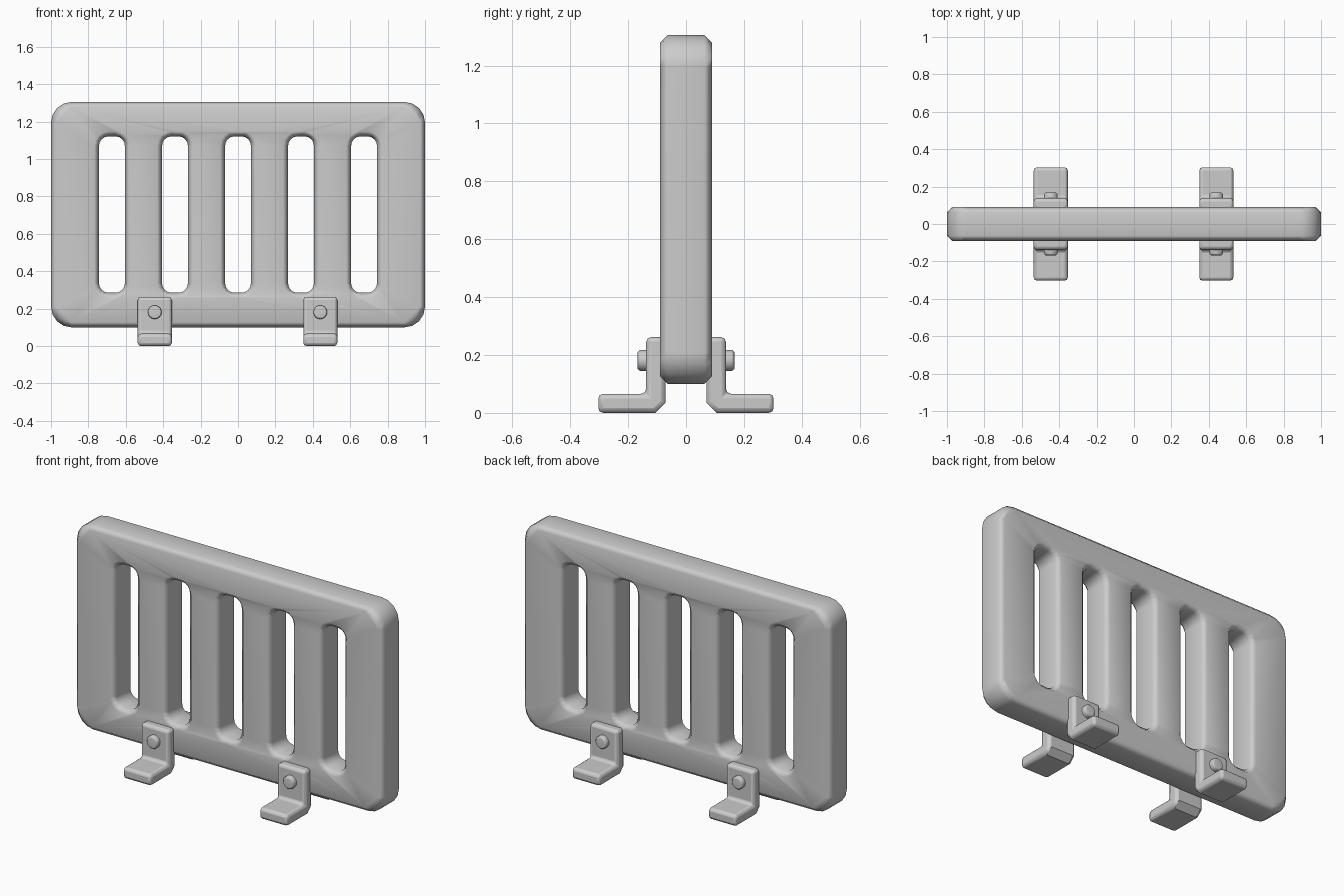
import bpy, bmesh
from math import sin, cos, pi, radians

if "Cube" in bpy.data.objects:
    bpy.data.objects.remove(bpy.data.objects["Cube"])

TH, BEV = 0.09, 0.027          # panel half thickness and edge bevel


def finish(bm, name, angle=50, bevel=0.0):
    bmesh.ops.recalc_face_normals(bm, faces=bm.faces[:])
    me = bpy.data.meshes.new(name)
    bm.to_mesh(me)
    bm.free()
    ob = bpy.data.objects.new(name, me)
    bpy.context.collection.objects.link(ob)
    if bevel:
        mod = ob.modifiers.new("round_edges", 'BEVEL')
        mod.width, mod.segments, mod.limit_method = bevel, 2, 'ANGLE'
        mod.angle_limit = radians(50)
    bpy.ops.object.select_all(action='DESELECT')
    ob.select_set(True)
    bpy.context.view_layer.objects.active = ob
    bpy.ops.object.shade_smooth_by_angle(angle=radians(angle))
    wn = ob.modifiers.new("clean_normals", 'WEIGHTED_NORMAL')
    wn.keep_sharp = True
    return ob


def rounded_rect(cx, cz, hw, hh, r, n=4):
    pts = []
    for k, (sx, sz) in enumerate([(1, 1), (-1, 1), (-1, -1), (1, -1)]):
        for i in range(n + 1):
            a = (k + i / n) * pi / 2
            pts.append((cx + sx * (hw - r) + r * cos(a), cz + sz * (hh - r) + r * sin(a)))
    return pts


# Slotted panel: each outline is lofted through four depths, then capped
bm = bmesh.new()
caps = {-TH: [], TH: []}


def loft(cx, cz, hw, hh, r, grow):
    rings = []
    for y, g in [(-TH, grow), (-TH + BEV, 0), (TH - BEV, 0), (TH, grow)]:
        rings.append([bm.verts.new((x, y, z))
                      for x, z in rounded_rect(cx, cz, hw + g, hh + g, r + g)])
    n = len(rings[0])
    for a, b in zip(rings, rings[1:]):
        for i in range(n):
            j = (i + 1) % n
            bm.faces.new((a[i], a[j], b[j], b[i]))
    for y, ring in ((-TH, rings[0]), (TH, rings[-1])):
        caps[y] += [bm.edges.get((ring[i], ring[(i + 1) % n])) for i in range(n)]


loft(0, 0.7025, 1.0, 0.6025, 0.11, -BEV)
for i in range(-2, 3):
    loft(i * 0.337, 0.703, 0.069, 0.418, 0.05, BEV)
for y, edges in caps.items():
    bmesh.ops.triangle_fill(bm, edges=edges, use_beauty=True, normal=(0, 1 if y > 0 else -1, 0))
finish(bm, "slotted_panel")

# L-shaped feet and their bolts, on both faces of the panel
PROFILE = [(0.105, 0), (0.303, 0), (0.303, 0.066), (0.138, 0.066),
           (0.138, 0.262), (0.07, 0.262), (0.07, 0.035)]
for side, cx in (("left", -0.445), ("right", 0.44)):
    for face, s in (("front", -1), ("back", 1)):
        bm = bmesh.new()
        f = bm.faces.new([bm.verts.new((cx - 0.091, s * y, z)) for y, z in PROFILE])
        ext = bmesh.ops.extrude_face_region(bm, geom=[f])["geom"]
        bmesh.ops.translate(bm, vec=(0.182, 0, 0),
                            verts=[v for v in ext if isinstance(v, bmesh.types.BMVert)])
        finish(bm, f"{side}_{face}_foot", 40, 0.017)

        bm = bmesh.new()
        rings = [[bm.verts.new((cx + r * cos(k * pi / 8), s * y, 0.181 + r * sin(k * pi / 8)))
                  for k in range(16)]
                 for r, y in ((0.037, 0.12), (0.037, 0.158), (0.028, 0.168))]
        for a, b in zip(rings, rings[1:]):
            for k in range(16):
                j = (k + 1) % 16
                bm.faces.new((a[k], a[j], b[j], b[k]))
        bm.faces.new(rings[0])
        bm.faces.new(rings[-1])
        finish(bm, f"{side}_{face}_bolt")
